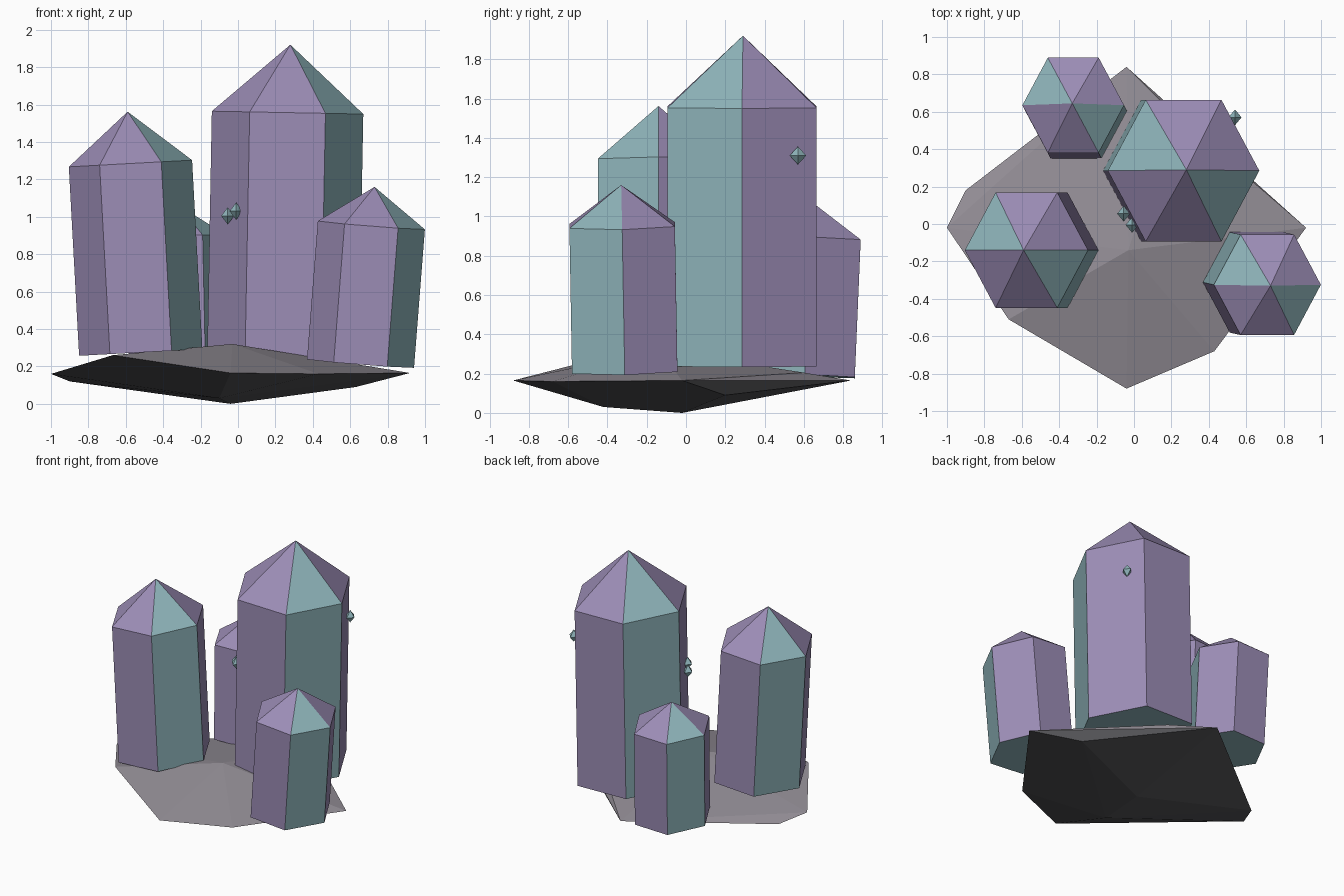
import bpy, bmesh, math
from mathutils import Vector

if "Cube" in bpy.data.objects:
    bpy.data.objects.remove(bpy.data.objects["Cube"], do_unlink=True)


def material(name, rgb):
    """Flat material from an sRGB colour in 0-255."""
    lin = [((c / 255 + 0.055) / 1.055) ** 2.4 for c in rgb] + [1]
    m = bpy.data.materials.new(name)
    m.use_nodes = True
    m.diffuse_color = lin
    m.node_tree.nodes["Principled BSDF"].inputs["Base Color"].default_value = lin
    return m


purple = material("crystal purple", (156, 141, 182))
teal = material("crystal teal", (144, 182, 188))
stone = material("stone grey", (146, 141, 149))
dark = material("dark stone", (86, 86, 89))


def finish(bm, name, mats):
    bmesh.ops.recalc_face_normals(bm, faces=bm.faces)
    mesh = bpy.data.meshes.new(name)
    bm.to_mesh(mesh)
    bm.free()
    for m in mats:
        mesh.materials.append(m)
    obj = bpy.data.objects.new(name, mesh)
    bpy.context.collection.objects.link(obj)
    return obj


def crystal(name, bottom, shoulder, apex, radius):
    """Leaning six-sided shaft with a pointed tip; one opposite pair of sides is teal."""
    bm = bmesh.new()
    bottom, shoulder = Vector(bottom), Vector(shoulder)
    turn = Vector((0, 0, 1)).rotation_difference(shoulder - bottom)
    rings = []
    for centre in (bottom, shoulder):
        ring = []
        for i in range(6):
            a = math.radians(60 * i)
            spoke = Vector((math.cos(a), 1.08 * math.sin(a), 0)) * radius
            ring.append(bm.verts.new(centre + turn @ spoke))
        rings.append(ring)
    low, high = rings
    tip = bm.verts.new(apex)
    bm.faces.new(low).material_index = 1
    for i in range(6):
        j = (i + 1) % 6
        sides = [bm.faces.new((low[i], low[j], high[j], high[i])),
                 bm.faces.new((high[i], high[j], tip))]
        for f in sides:
            f.material_index = int(i in (2, 5))
    return finish(bm, name, (purple, teal))


crystal("tall_crystal", (0.24, 0.285, 0.24), (0.265, 0.285, 1.557), (0.28, 0.29, 1.92), 0.405)
crystal("left_crystal", (-0.52, -0.14, 0.275), (-0.575, -0.14, 1.285), (-0.59, -0.14, 1.562), 0.33)
crystal("short_crystal", (0.655, -0.312, 0.215), (0.713, -0.325, 0.955), (0.73, -0.33, 1.16), 0.287)
crystal("back_crystal", (-0.31, 0.605, 0.19), (-0.325, 0.635, 0.89), (-0.33, 0.645, 1.07), 0.272)

# Rough stone base: faceted hull, light on top and dark beneath
rock_points = [
    (-1, -0.02, 0.16), (0.92, -0.02, 0.165), (-0.04, -0.88, 0.165), (-0.04, 0.84, 0.165),
    (-0.04, -0.02, 0), (-0.03, -0.14, 0.32), (-0.67, -0.51, 0.26), (0.43, -0.68, 0.16),
    (-0.9, 0.18, 0.12), (0.63, 0.2, 0.09), (-0.1, -0.42, 0.03), (0.2, 0.6, 0.205),
]
bm = bmesh.new()
for p in rock_points:
    bm.verts.new(p)
bmesh.ops.convex_hull(bm, input=bm.verts)
bmesh.ops.recalc_face_normals(bm, faces=bm.faces)
for f in bm.faces:
    f.material_index = 0 if f.normal.z > 0.03 else 1
finish(bm, "stone_base", (stone, dark))

# Small floating shards: eight-sided diamonds
shards = [(0.54, 0.57, 1.31), (-0.055, 0.055, 1.005), (-0.01, -0.005, 1.03)]
for n, centre in enumerate(shards, 1):
    bm = bmesh.new()
    for axis in ((0.035, 0, 0), (0, 0.042, 0), (0, 0, 0.046)):
        for sign in (-1, 1):
            bm.verts.new(Vector(centre) + sign * Vector(axis))
    bmesh.ops.convex_hull(bm, input=bm.verts)
    finish(bm, f"shard_{n}", (teal,))
